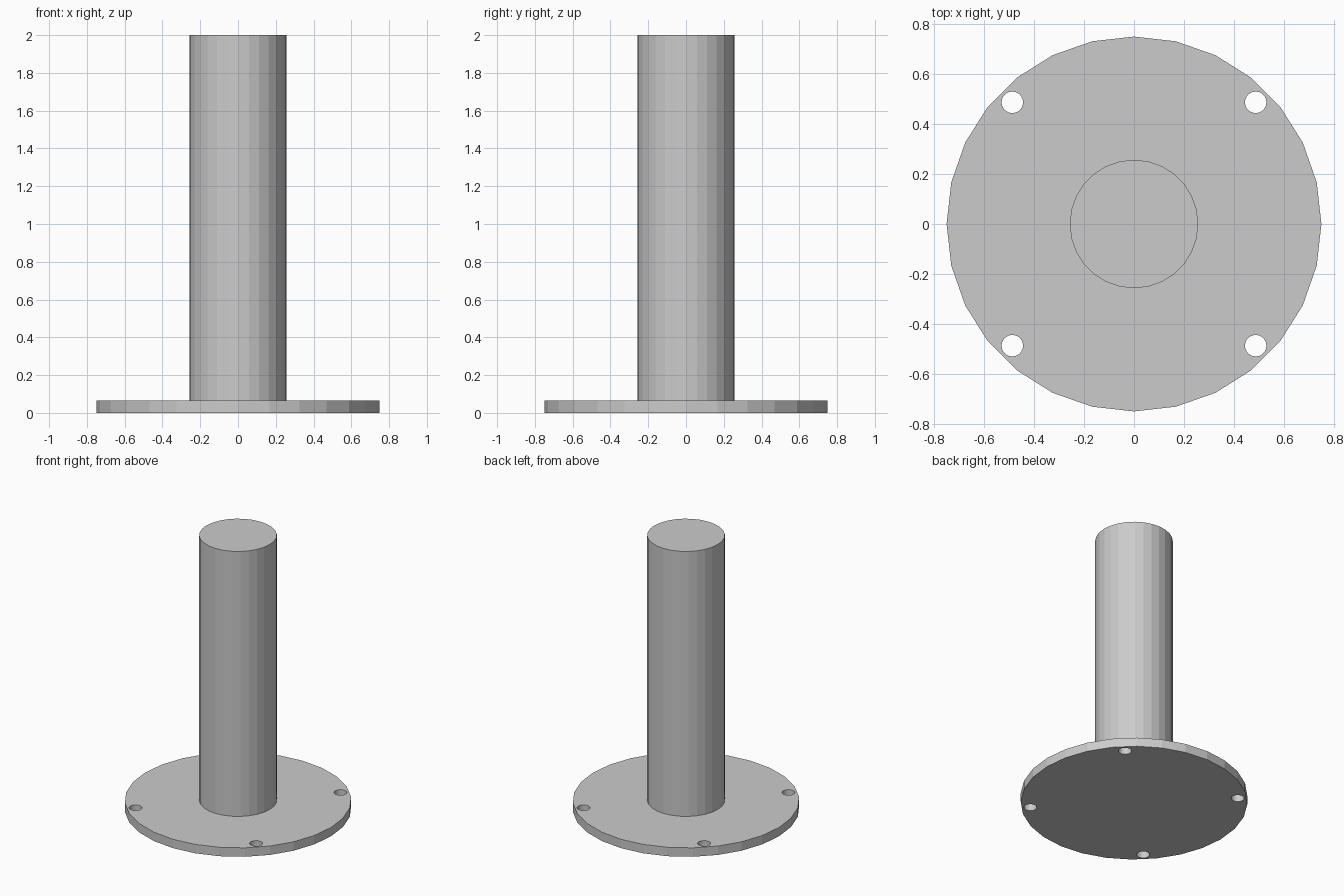
import bpy

default_cube = bpy.data.objects.get("Cube")
if default_cube:
    bpy.data.objects.remove(default_cube, do_unlink=True)

PLATE_TOP = 0.065
HEIGHT = 2.0
HOLE_OFFSET = 0.487

steel = bpy.data.materials.new("steel_grey")
steel.use_nodes = True
grey = (0.6, 0.6, 0.6, 1.0)
steel.diffuse_color = grey
steel.node_tree.nodes["Principled BSDF"].inputs["Base Color"].default_value = grey


def cylinder(name, radius, bottom, top, sides, x=0.0, y=0.0):
    bpy.ops.mesh.primitive_cylinder_add(
        vertices=sides, radius=radius, depth=top - bottom,
        location=(x, y, (bottom + top) / 2))
    obj = bpy.context.object
    obj.name = obj.data.name = name
    obj.data.materials.append(steel)
    return obj


# Round base plate and upright post
plate = cylinder("base_plate", 0.75, 0.0, PLATE_TOP, 28)
cylinder("post", 0.257, PLATE_TOP, HEIGHT, 28)

# Four bolt holes drilled through the plate
for sx in (-1, 1):
    for sy in (-1, 1):
        drill = cylinder("bolt_hole_cutter", 0.043, -0.1, PLATE_TOP + 0.1, 24,
                         sx * HOLE_OFFSET, sy * HOLE_OFFSET)
        drill.hide_render = True
        cut = plate.modifiers.new("bolt_hole", "BOOLEAN")
        cut.operation = "DIFFERENCE"
        cut.solver = "EXACT"
        cut.object = drill
        bpy.context.view_layer.objects.active = plate
        bpy.ops.object.modifier_apply(modifier=cut.name)
        bpy.data.objects.remove(drill, do_unlink=True)
